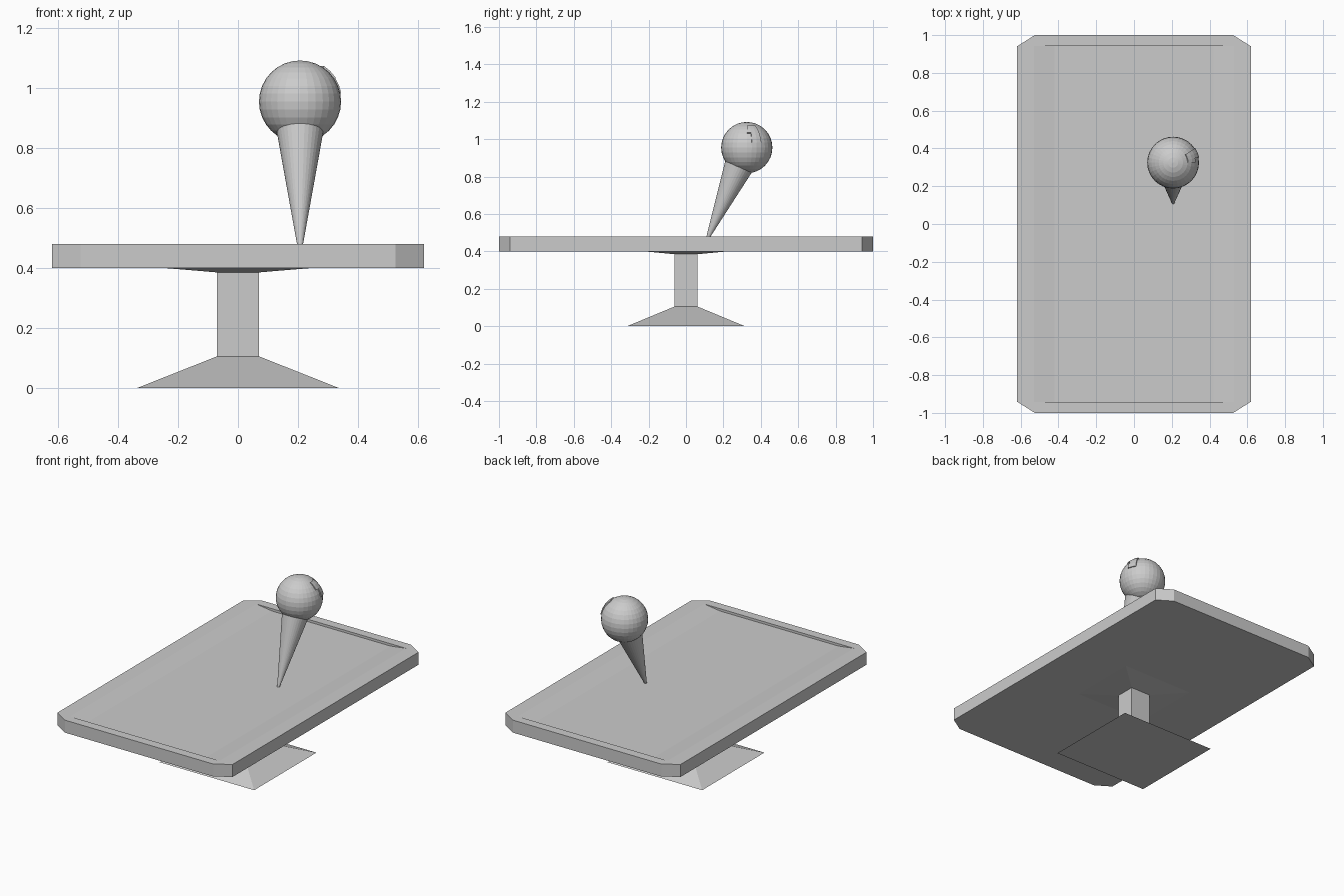
import bpy, bmesh, math
from mathutils import Vector

if "Cube" in bpy.data.objects:
    bpy.data.objects.remove(bpy.data.objects["Cube"])


def new_object(name, bm):
    bmesh.ops.recalc_face_normals(bm, faces=bm.faces[:])
    mesh = bpy.data.meshes.new(name)
    bm.to_mesh(mesh)
    bm.free()
    obj = bpy.data.objects.new(name, mesh)
    bpy.context.collection.objects.link(obj)
    return obj


def loft(name, rings):
    """Join matching closed rings of points and cap both ends."""
    bm = bmesh.new()
    loops = [[bm.verts.new(p) for p in ring] for ring in rings]
    n = len(loops[0])
    for a, b in zip(loops, loops[1:]):
        for i in range(n):
            j = (i + 1) % n
            bm.faces.new((a[i], a[j], b[j], b[i]))
    bm.faces.new(loops[0])
    bm.faces.new(loops[-1])
    return new_object(name, bm)


# Pedestal: flared square foot, column and shallow flared mount
sections = [(0.335, 0.315, 0), (0.07, 0.062, 0.105),
            (0.07, 0.062, 0.385), (0.26, 0.23, 0.401)]
loft("pedestal", [[(-x, -y, z), (x, -y, z), (x, y, z), (-x, y, z)]
                  for x, y, z in sections])

# Board with clipped corners
outline = [(0.62, -0.94), (0.62, 0.94), (0.525, 1), (-0.525, 1),
           (-0.62, 0.94), (-0.62, -0.94), (-0.525, -1), (0.525, -1)]
board = loft("board", [[(x, y, z) for x, y in outline] for z in (0.40, 0.48)])

# Shallow dish in the board, sloping at the sides, with upright end walls
dish = [(-0.53, 0.48), (-0.42, 0.465), (0.42, 0.465), (0.53, 0.48),
        (0.53, 0.52), (-0.53, 0.52)]
cutter = loft("dish_cutter", [[(x, y, z) for x, z in dish]
                              for y in (-0.942, 0.942)])
cutter.hide_render = True
cutter.hide_set(True)
cut = board.modifiers.new("dish", 'BOOLEAN')
cut.operation = 'DIFFERENCE'
cut.solver = 'EXACT'
cut.object = cutter

# Leaning tapered stick, running from the board into the ball
tip = Vector((0.207, 0.112, 0.462))
ball_centre = Vector((0.207, 0.325, 0.955))
axis = (ball_centre - tip).normalized()
length = 0.46
bpy.ops.mesh.primitive_cone_add(vertices=32, radius1=0.007, radius2=0.083,
                                depth=length, location=tip + axis * length / 2,
                                rotation=axis.to_track_quat('Z', 'Y').to_euler())
bpy.context.object.name = "stick"

# Ball with a small raised patch on its upper right side
bm = bmesh.new()
bmesh.ops.create_uvsphere(bm, u_segments=32, v_segments=16, radius=0.137)
patch = []
for f in bm.faces:
    c = f.calc_center_median()
    az = math.degrees(math.atan2(c.y, c.x))
    el = math.degrees(math.asin(c.z / c.length))
    if 0 < az < 34 and 11 < el < 57 and not (az < 11.3 and el < 33):
        patch.append(f)
raised = bmesh.ops.extrude_face_region(bm, geom=patch)
for v in raised["geom"]:
    if isinstance(v, bmesh.types.BMVert):
        v.co *= 1.045
bmesh.ops.delete(bm, geom=[f for f in patch if f.is_valid], context='FACES_ONLY')
new_object("ball", bm).location = ball_centre
